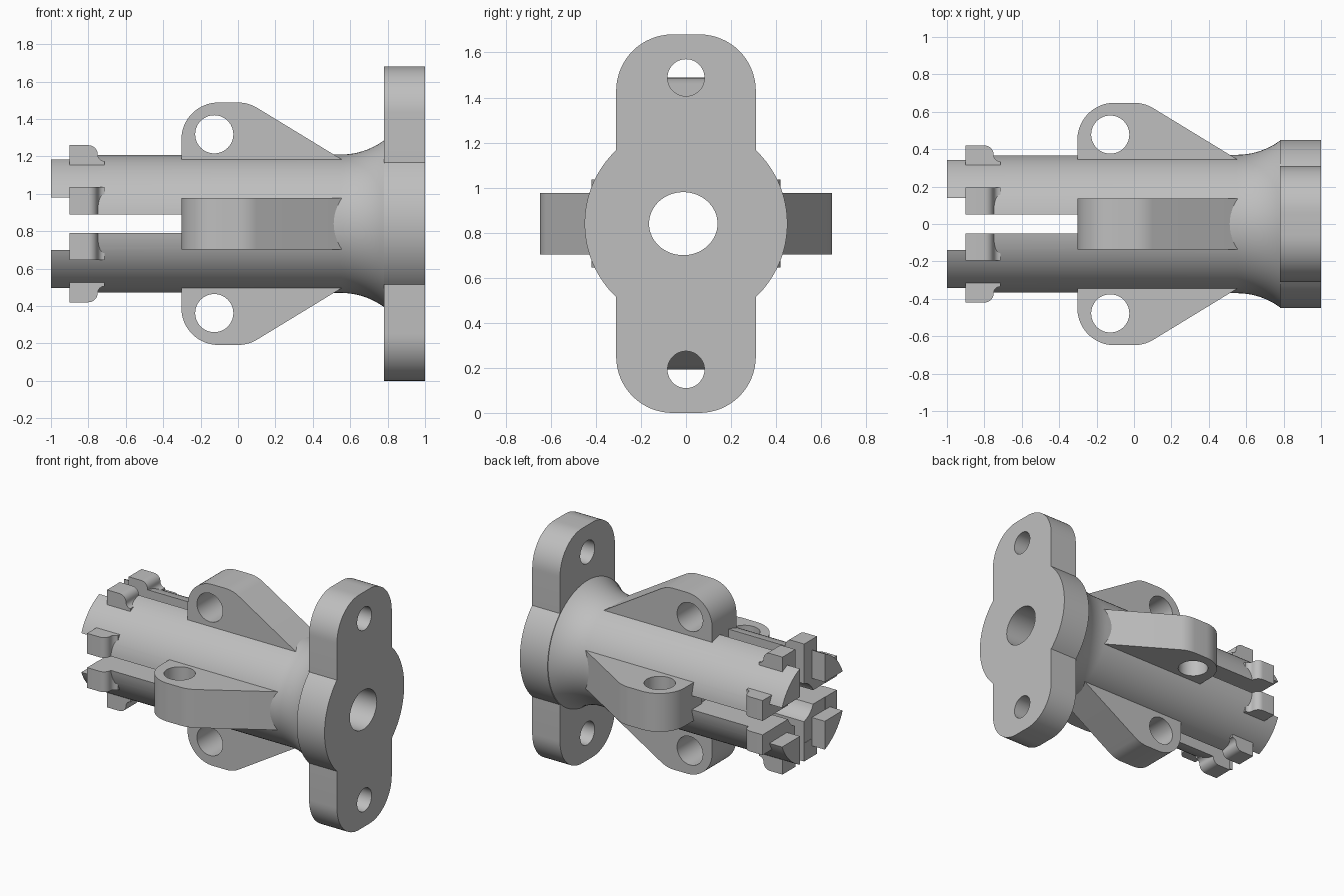
import bpy, bmesh
from math import sin, cos, radians, pi, atan2, degrees, sqrt
from mathutils import Matrix, Vector

cube = bpy.data.objects.get("Cube")
if cube:
    bpy.data.objects.remove(cube, do_unlink=True)

AXIS_Z = 0.84
TUBE_R = 0.37
DISC_R = 0.45
FLANGE_X = 0.78
COLOUR = (0.52, 0.52, 0.52, 1)

grey = bpy.data.materials.new("plain_grey")
grey.use_nodes = True
grey.diffuse_color = COLOUR
grey.node_tree.nodes["Principled BSDF"].inputs["Base Color"].default_value = COLOUR


def arc(cx, cy, rx, a0, a1, n=16, ry=None):
    """Points on an arc, angles in degrees."""
    ry = ry or rx
    steps = [radians(a0 + (a1 - a0) * i / n) for i in range(n + 1)]
    return [(cx + rx * cos(a), cy + ry * sin(a)) for a in steps]


def to_object(name, bm, turn=0):
    """Turn about the long axis, lift to the axis height and link."""
    bmesh.ops.recalc_face_normals(bm, faces=bm.faces)
    bm.transform(Matrix.Translation((0, 0, AXIS_Z)) @ Matrix.Rotation(turn, 4, "X"))
    mesh = bpy.data.meshes.new(name)
    bm.to_mesh(mesh)
    bm.free()
    mesh.materials.append(grey)
    obj = bpy.data.objects.new(name, mesh)
    bpy.context.collection.objects.link(obj)
    return obj


def prism(name, outline, lo, hi, place, turn=0):
    """Extrude a 2D outline from lo to hi; place maps (u, v, depth) to xyz."""
    bm = bmesh.new()
    near = [bm.verts.new(place(u, v, lo)) for u, v in outline]
    far = [bm.verts.new(place(u, v, hi)) for u, v in outline]
    bm.faces.new(near)
    bm.faces.new(far[::-1])
    n = len(near)
    for i in range(n):
        j = (i + 1) % n
        bm.faces.new((near[i], far[i], far[j], near[j]))
    return to_object(name, bm, turn)


def along_x(u, v, d):
    return Vector((d, u, v))


def radial(u, v, d):
    return Vector((u, d, v))


def box(name, x0, x1, half_y, half_z):
    outline = [(-half_y, -half_z), (half_y, -half_z), (half_y, half_z), (-half_y, half_z)]
    return prism(name, outline, x0, x1, along_x)


def activate(obj):
    bpy.ops.object.select_all(action="DESELECT")
    obj.select_set(True)
    bpy.context.view_layer.objects.active = obj


def cut(obj, cutters):
    """Subtract the cutters, then discard them."""
    activate(obj)
    for cutter in cutters:
        mod = obj.modifiers.new("cut", "BOOLEAN")
        mod.operation = "DIFFERENCE"
        mod.solver = "EXACT"
        mod.object = cutter
        bpy.ops.object.modifier_apply(modifier=mod.name)
        bpy.data.objects.remove(cutter, do_unlink=True)


def smooth(obj):
    activate(obj)
    bpy.ops.object.shade_smooth_by_angle(angle=radians(30))


def bore():
    return prism("bore_cutter", arc(-0.012, 0, 0.152, 0, 354.375, 63, ry=0.14),
                 -1.2, 1.2, along_x)


# Tube with a flared root, turned about the long axis
flare_r = 0.39
flare = [(0.55 + flare_r * sin(a), TUBE_R + flare_r * (1 - cos(a)))
         for a in (radians(36.1) * i / 12 for i in range(13))]
profile = [(-1, 0), (-1, TUBE_R)] + flare + [(0.8, 0.43), (0.8, 0)]
bm = bmesh.new()
verts = [bm.verts.new((x, 0, r)) for x, r in profile]
edges = [bm.edges.new(pair) for pair in zip(verts, verts[1:])]
bmesh.ops.spin(bm, geom=verts + edges, cent=(0, 0, 0), axis=(1, 0, 0),
               angle=2 * pi, steps=96)
bmesh.ops.remove_doubles(bm, verts=bm.verts, dist=0.0001)
tube = to_object("split_tube", bm)

# Narrow crossed slots, wider at the tips, and the central bore
cut(tube, [box("slot_cutter", -1.2, -0.29, 0.05, 1),
           box("slot_cutter", -1.2, -0.29, 1, 0.05),
           box("tip_cutter", -1.2, -0.898, 0.14, 1),
           box("tip_cutter", -1.2, -0.898, 1, 0.14),
           bore()])
smooth(tube)

# Mounting flange: round disc merged with a rounded upright plate
half_w = 0.31
corner = 0.25
meet_z = sqrt(DISC_R ** 2 - half_w ** 2)
meet = degrees(atan2(meet_z, half_w))
cx, cz = half_w - corner, AXIS_Z - corner
side = (arc(cx, cz, corner, 90, 0) + arc(0, 0, DISC_R, meet, -meet, 32)
        + arc(cx, -cz, corner, 0, -90))
outline = side + [(-y, -z) for y, z in side]
flange = prism("mounting_flange", outline, FLANGE_X, 1, along_x)
bolts = [prism("bolt_cutter", arc(0, s * 0.648, 0.082, 0, 352.5, 47), 0.6, 1.2, along_x)
         for s in (1, -1)]
cut(flange, bolts + [bore()])
smooth(flange)

# Four lugs with cross holes, and a pair of claws beside each slot
lug_outline = ([(-0.303, 0.25), (-0.303, 0.45)] + arc(-0.105, 0.45, 0.198, 180, 90)[1:]
               + arc(0, 0.45, 0.198, 90, 60, 8) + [(0.62, 0.304), (0.62, 0.25)])
claw_outline = ([(-0.9, 0.29), (-0.9, 0.42)] + arc(-0.80, 0.37, 0.05, 90, 0, 8)
                + arc(-0.715, 0.37, 0.035, 180, 270, 8)[1:] + [(-0.715, 0.29)])
names = ("top", "front", "bottom", "back")
for k, name in enumerate(names):
    turn = k * pi / 2
    lug = prism(name + "_lug", lug_outline, -0.137, 0.137, radial, turn)
    cut(lug, [prism("hole_cutter", arc(-0.127, 0.478, 0.102, 0, 352.5, 47),
                    -0.5, 0.5, radial, turn)])
    smooth(lug)
    for s, tag in ((1, "a"), (-1, "b")):
        claw = prism(name + "_claw_" + tag, claw_outline, s * 0.05, s * 0.195, radial, turn)
        smooth(claw)
